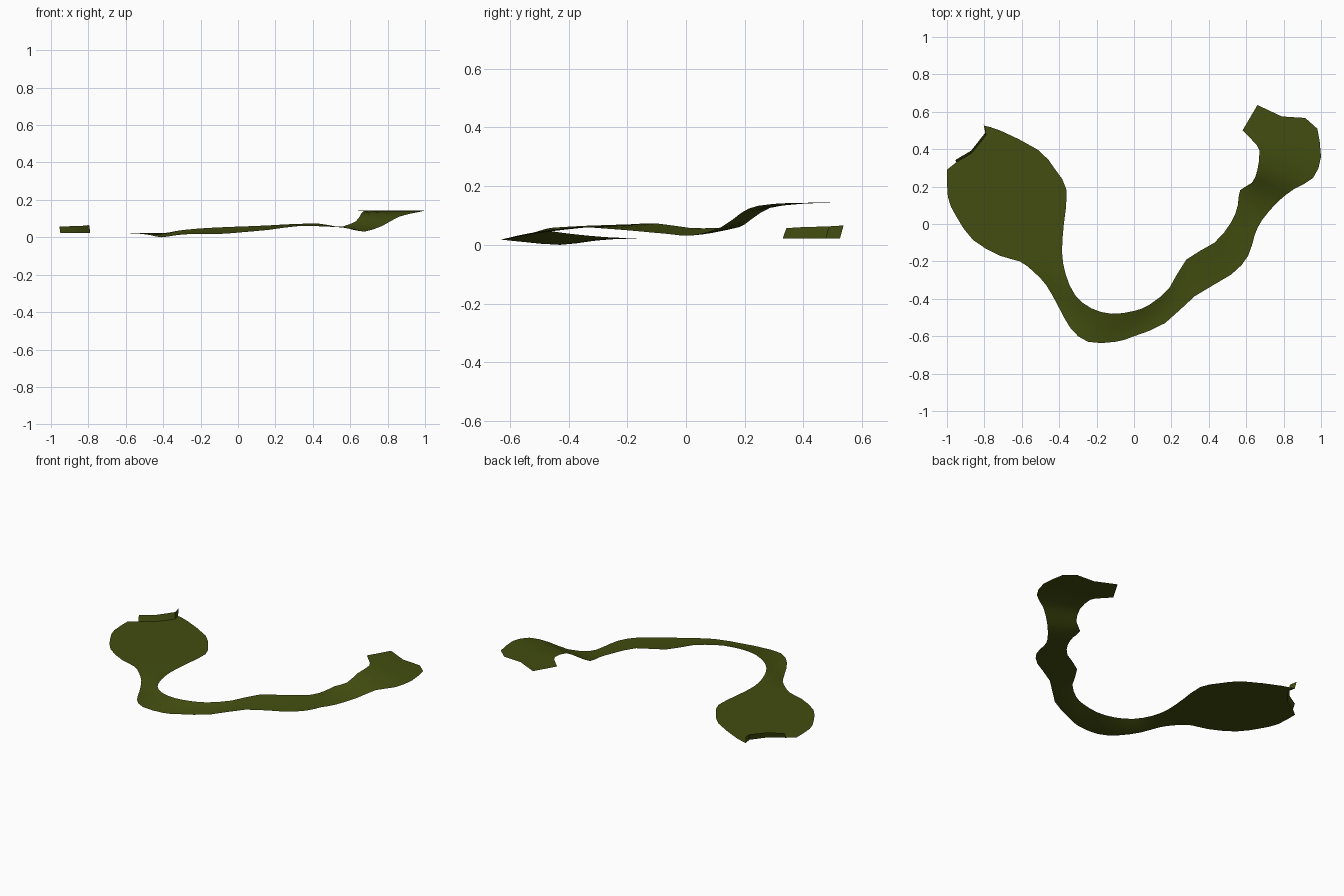
import bpy
import bmesh
import math
from mathutils import Vector

cube = bpy.data.objects.get("Cube")
if cube:
    bpy.data.objects.remove(cube, do_unlink=True)

ACROSS = 4   # strips across the band
STEPS = 2    # smoothing steps between cross-sections


def make_material(name, colour):
    mat = bpy.data.materials.new(name)
    mat.use_nodes = True
    mat.diffuse_color = colour
    shader = mat.node_tree.nodes["Principled BSDF"]
    shader.inputs["Base Color"].default_value = colour
    shader.inputs["Roughness"].default_value = 0.8
    return mat


def cross_section(outer, inner):
    """Row from the outer edge to the inner edge, curling up near the inner one."""
    outer, inner = Vector(outer), Vector(inner)
    row = []
    for i in range(ACROSS + 1):
        t = i / ACROSS
        point = outer.lerp(inner, t)
        point.z = outer.z + (inner.z - outer.z) * t ** 1.4
        row.append(point)
    return row


def end_row(points, height):
    return [Vector((x, y, height)) for x, y in points]


def catmull(a, b, c, d, t):
    return 0.5 * (2 * b + (c - a) * t + (2 * a - 5 * b + 4 * c - d) * t ** 2
                  + (3 * b - a - 3 * c + d) * t ** 3)


def smooth_rows(rows):
    """Insert rows between the given ones along a smooth path."""
    result = []
    last = len(rows) - 1
    for k in range(last):
        near = [rows[max(k - 1, 0)], rows[k], rows[k + 1], rows[min(k + 2, last)]]
        for s in range(STEPS):
            result.append([catmull(*pts, s / STEPS) for pts in zip(*near)])
    result.append(rows[last])
    return result


# Wide pad: (outer edge, inner edge)
pad = [
    ((-.995, .144, .022), (-.716, .50, .022)),
    ((-.95, .04, .022), (-.513, .396, .022)),
    ((-.86, -.086, .022), (-.42, .29, .022)),
    ((-.716, -.17, .022), (-.36, .18, .022)),
    ((-.61, -.2, .022), (-.375, .0, .022)),
    ((-.535, -.257, .02), (-.385, -.15, .022)),
]

# Narrow strap sweeping round the front
strap = [
    ((-.47, -.326, .012), (-.365, -.27, .026)),
    ((-.41, -.43, .0), (-.315, -.38, .036)),
    ((-.34, -.556, .01), (-.23, -.45, .045)),
    ((-.246, -.63, .018), (-.12, -.48, .052)),
    ((-.1, -.63, .018), (0, -.465, .057)),
    ((0, -.6, .025), (.085, -.43, .06)),
    ((.166, -.53, .04), (.19, -.34, .065)),
    ((.326, -.385, .06), (.28, -.19, .07)),
    ((.52, -.27, .055), (.43, -.1, .073)),
    ((.61, -.17, .047), (.52, .01, .058)),
    ((.645, -.06, .037), (.555, .1, .057)),
    ((.684, .02, .032), (.567, .18, .06)),
]

# Raised end flap
flap = [
    ((.77, .12, .06), (.63, .22, .085)),
    ((.86, .19, .11), (.66, .29, .128)),
    ((.957, .246, .133), (.67, .395, .14)),
    ((1, .36, .143), (.63, .45, .142)),
]

pad_end = end_row([(-1, .29), (-.95, .33), (-.866, .38), (-.79, .476), (-.8, .525)], .022)
flap_end = end_row([(.98, .51), (.915, .567), (.79, .575), (.66, .636), (.58, .5)], .143)

rows = [pad_end]
rows += [cross_section(o, i) for o, i in pad + strap + flap]
rows.append(flap_end)

# Band surface
bm = bmesh.new()
grid = [[bm.verts.new(p) for p in row] for row in smooth_rows(rows)]
for a, b in zip(grid, grid[1:]):
    for i in range(ACROSS):
        bm.faces.new((a[i], b[i], b[i + 1], a[i + 1]))

# Small upright lip on the notched end of the pad
base = grid[0][1:]
outward = Vector((-.005, .012, 0))
top = [bm.verts.new(v.co + outward + Vector((0, 0, .035 + .003 * i)))
       for i, v in enumerate(base)]
for i in range(len(base) - 1):
    bm.faces.new((base[i], base[i + 1], top[i + 1], top[i]))

mesh = bpy.data.meshes.new("curved_band")
bm.to_mesh(mesh)
bm.free()
mesh.materials.append(make_material("olive_green", (.055, .075, .005, 1)))

band = bpy.data.objects.new("curved_band", mesh)
bpy.context.collection.objects.link(band)
bpy.ops.object.select_all(action="DESELECT")
band.select_set(True)
bpy.context.view_layer.objects.active = band
bpy.ops.object.shade_smooth_by_angle(angle=math.radians(50))
